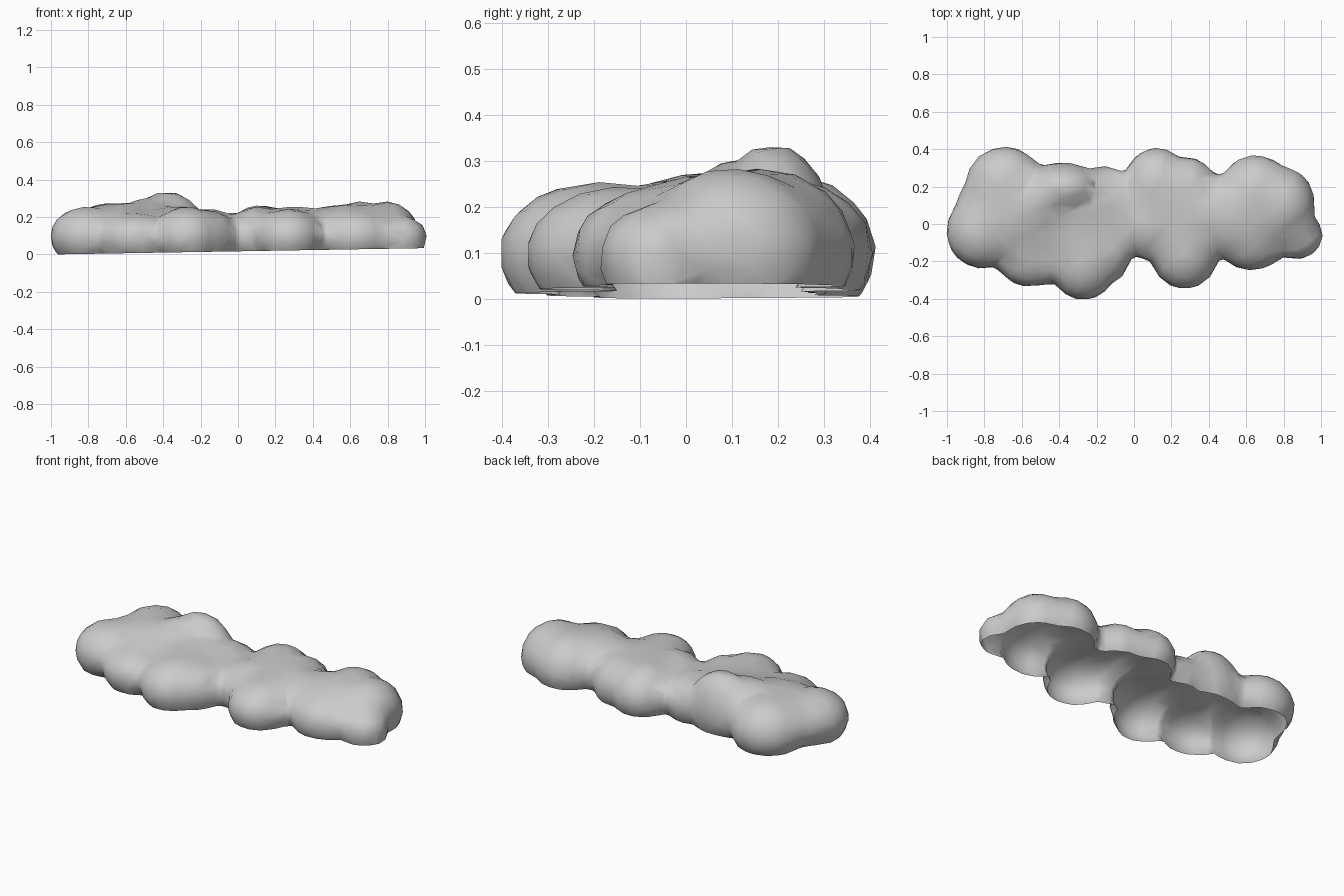
import bpy, bmesh

cube = bpy.data.objects.get("Cube")
if cube:
    bpy.data.objects.remove(cube, do_unlink=True)

# Single pale grey material
grey = bpy.data.materials.new("pale grey")
grey.use_nodes = True
colour = (0.6, 0.6, 0.6, 1)
grey.diffuse_color = colour
grey.node_tree.nodes["Principled BSDF"].inputs["Base Color"].default_value = colour

# Puffs around the rim: x, y, radius x, radius y, top height
RIM_PUFFS = [
    (-.81, -.04, .185, .19, .25), (-.69, .21, .20, .195, .27),
    (-.38, .19, .20, .13, .335), (-.48, .12, .18, .15, .30),
    (-.55, -.14, .20, .19, .22), (-.27, -.19, .18, .21, .25),
    (-.15, -.14, .13, .17, .23), (-.16, .11, .17, .19, .24),
    (.12, .20, .17, .20, .26), (.28, .17, .16, .18, .25),
    (.10, .00, .15, .19, .25), (.27, -.14, .18, .20, .24),
    (.63, -.05, .20, .19, .24), (.65, .16, .19, .20, .28),
    (.79, .10, .17, .20, .28), (.87, -.06, .13, .12, .20),
]
# Broad puffs that fill the valleys between them
CORE_PUFFS = [
    (-.62, .06, .33, .27, .27), (-.32, .00, .25, .24, .255),
    (-.04, .03, .20, .20, .215), (.30, .04, .30, .25, .25),
    (.60, .05, .34, .22, .265),
]
MIDDLE = .1       # height of the widest part
DEPTH = .17       # how far a puff reaches below its middle
SWELL = .01       # allowance for what smoothing takes away


def add_puff(bm, x, y, rx, ry, top):
    """A squashed ball, flatter above than below."""
    ball = bmesh.ops.create_icosphere(bm, subdivisions=4, radius=1)
    for v in ball["verts"]:
        px, py, pz = v.co
        height = pz * (top + SWELL / 2 - MIDDLE if pz > 0 else DEPTH)
        v.co = (x + px * (rx + SWELL), y + py * (ry + SWELL), MIDDLE + height)


bm = bmesh.new()
for puff in RIM_PUFFS + CORE_PUFFS:
    add_puff(bm, *puff)
mesh = bpy.data.meshes.new("cloud")
bm.to_mesh(mesh)
bm.free()
cloud = bpy.data.objects.new("cloud", mesh)
bpy.context.collection.objects.link(cloud)

# Fuse the puffs into one soft skin and reduce it to a few broad faces
fuse = cloud.modifiers.new("fuse", "REMESH")
fuse.mode = "VOXEL"
fuse.voxel_size = .018
soften = cloud.modifiers.new("soften", "SMOOTH")
soften.factor = .5
soften.iterations = 16
reduce = cloud.modifiers.new("reduce", "DECIMATE")
reduce.ratio = .05
graph = bpy.context.evaluated_depsgraph_get()
skin = bpy.data.meshes.new_from_object(cloud.evaluated_get(graph))
cloud.modifiers.clear()
cloud.data = skin

# Slice off the underside on a slight slope, leaving an open shell
bm = bmesh.new()
bm.from_mesh(skin)
bmesh.ops.bisect_plane(bm, geom=bm.verts[:] + bm.edges[:] + bm.faces[:],
                       plane_co=(0, 0, .017), plane_no=(-.017, 0, 1),
                       clear_inner=True)
for f in bm.faces:
    f.smooth = True
bm.to_mesh(skin)
bm.free()
skin.materials.clear()
skin.materials.append(grey)
